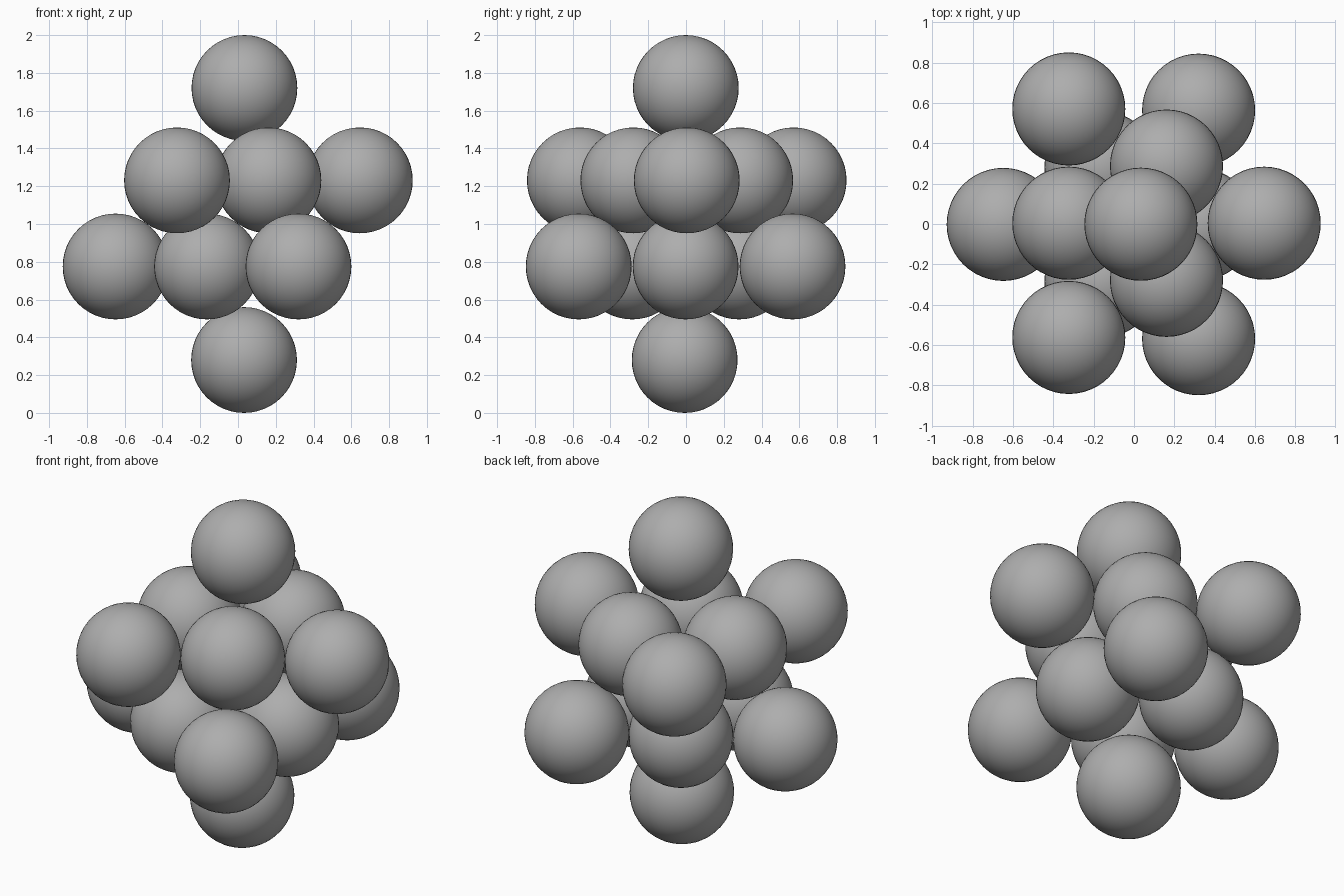
import bpy

if "Cube" in bpy.data.objects:
    bpy.data.objects.remove(bpy.data.objects["Cube"])

R = 0.28       # ball radius
STEP = 0.566   # spacing of balls within a row
ROW = 0.484    # spacing between rows

# Dark grey for every ball
grey = bpy.data.materials.new("dark_grey")
grey.diffuse_color = (0.42, 0.42, 0.42, 1)
grey.use_nodes = True
grey.node_tree.nodes["Principled BSDF"].inputs["Base Color"].default_value = grey.diffuse_color


def ball(name, x, y, z):
    bpy.ops.mesh.primitive_uv_sphere_add(segments=48, ring_count=24, radius=R, location=(x, y, z))
    obj = bpy.context.object
    obj.name = name
    obj.data.materials.append(grey)
    bpy.ops.object.shade_smooth()


def triangle_layer(name, x_tip, direction, y_mid, z):
    # rows of one, two and three balls, widening away from the tip
    for row in range(3):
        for i in range(row + 1):
            y = y_mid + (i - row / 2) * STEP
            ball(f"{name}_row{row + 1}_ball{i + 1}", x_tip + direction * row * ROW, y, z)


# Single balls at the bottom and top
ball("bottom_ball", 0.032, -0.007, R)
ball("top_ball", 0.034, -0.001, 2 - R)

# Two opposed triangular layers in the middle
triangle_layer("lower_layer", -0.648, 1, -0.002, 0.775)
triangle_layer("upper_layer", 0.645, -1, 0.004, 1.231)
